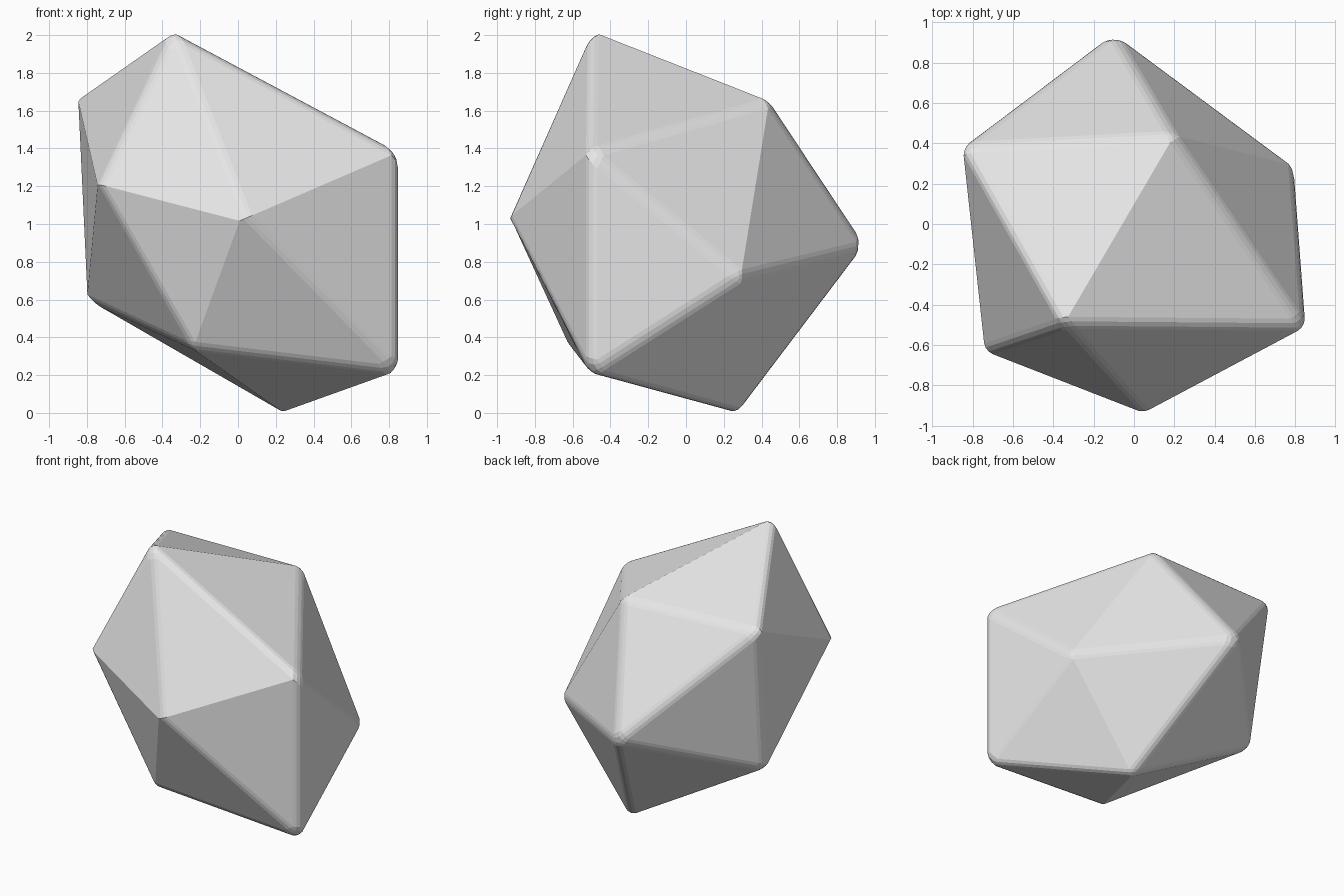
import bpy
import bmesh
import math

default_cube = bpy.data.objects.get("Cube")
if default_cube:
    bpy.data.objects.remove(default_cube, do_unlink=True)


def make_material(name, colour):
    material = bpy.data.materials.new(name)
    material.use_nodes = True
    material.diffuse_color = colour
    for node in material.node_tree.nodes:
        if node.type == "BSDF_PRINCIPLED":
            node.inputs["Base Color"].default_value = colour
    return material


# Twelve corners of an uneven, tilted icosahedron, from top to bottom
corners = [
    (-0.35, -0.5, 2.02), (-0.85, 0.385, 1.67), (0.2, 0.44, 1.65),
    (0.85, -0.51, 1.38), (-0.74, -0.63, 1.21), (0.04, -0.94, 1.03),
    (-0.1, 0.95, 0.88), (0.79, 0.29, 0.72), (-0.8, 0.24, 0.6),
    (-0.24, -0.61, 0.34), (0.85, -0.51, 0.21), (0.25, 0.28, -0.005),
]

# Faceted stone body: the hull of the corners
bm = bmesh.new()
for corner in corners:
    bm.verts.new(corner)
bmesh.ops.convex_hull(bm, input=bm.verts)
bmesh.ops.recalc_face_normals(bm, faces=bm.faces)
mesh = bpy.data.meshes.new("stone")
bm.to_mesh(mesh)
bm.free()
stone = bpy.data.objects.new("stone", mesh)
bpy.context.scene.collection.objects.link(stone)
mesh.materials.append(make_material("stone grey", (0.8, 0.8, 0.8, 1.0)))

# Worn edges: only the sharper ridges are rounded
bevel = stone.modifiers.new("worn_edges", "BEVEL")
bevel.limit_method = "ANGLE"
bevel.angle_limit = math.radians(33)
bevel.width = 0.04
bevel.segments = 3
